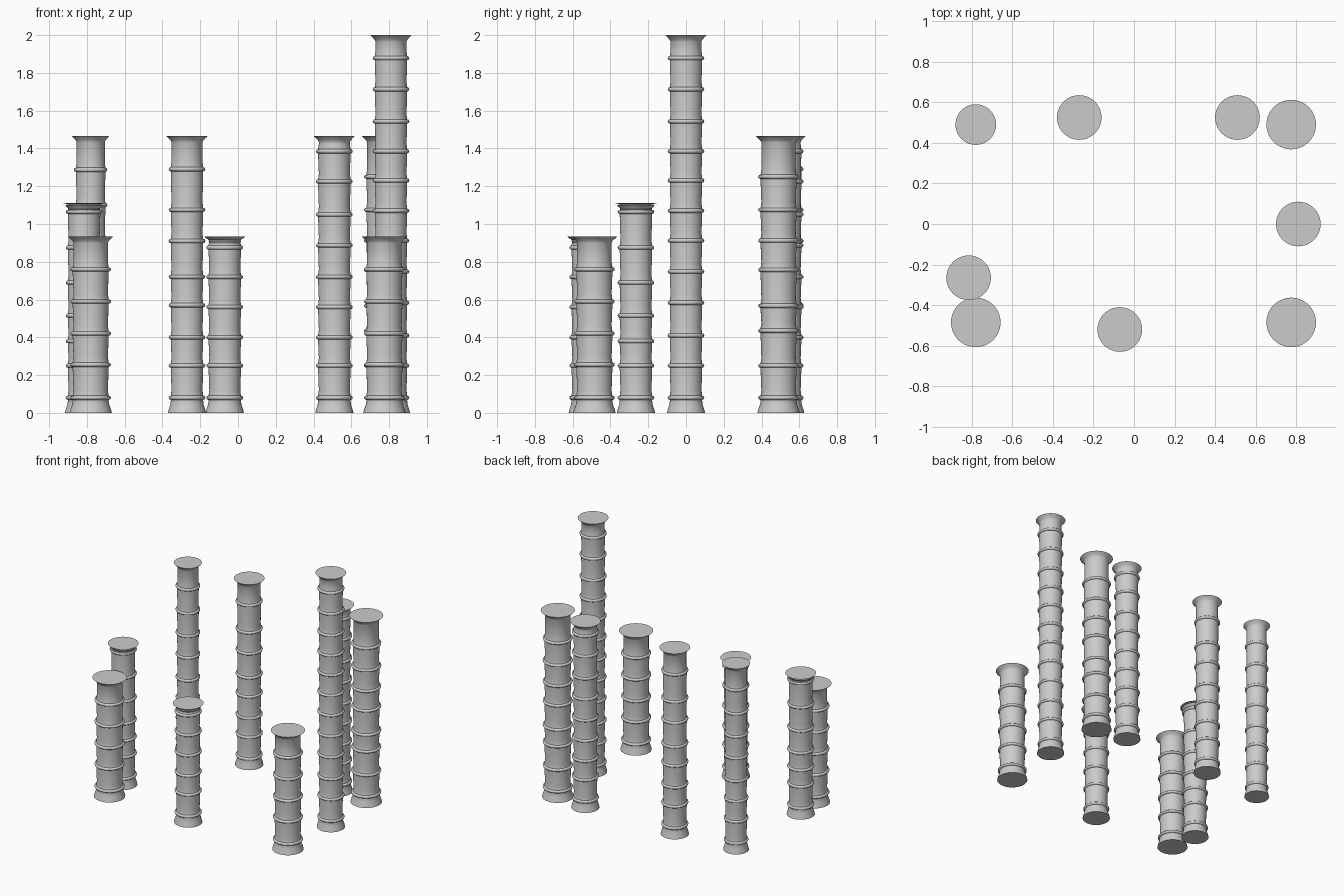
import bpy, bmesh, math

if "Cube" in bpy.data.objects:
    bpy.data.objects.remove(bpy.data.objects["Cube"], do_unlink=True)

stone = bpy.data.materials.new("pale_grey")
stone.use_nodes = True
GREY = (0.6, 0.6, 0.6, 1)
stone.diffuse_color = GREY
stone.node_tree.nodes["Principled BSDF"].inputs["Base Color"].default_value = GREY

SIDES = 40
SHAFT, LIP, FOOT = 0.082, 0.11, 0.101


def profile(height, rings, scale):
    """Outline from the flared foot, past each bulging ring, to the flared top."""
    pts = [(FOOT, 0), (0.097, 0.018), (0.088, 0.045)]
    for z in rings:
        pts += [(SHAFT + 0.004, z - 0.018)]
        for i in range(7):  # rounded bead
            a = math.pi * (i / 6 - 0.5)
            pts.append((0.086 + 0.011 * math.cos(a), z + 0.011 * math.sin(a)))
        pts += [(SHAFT + 0.003, z + 0.018), (SHAFT, z + 0.04)]
    pts += [(SHAFT, height - 0.035), (0.087, height - 0.024),
            (0.1, height - 0.01), (LIP, height)]
    return [(r * scale, z) for r, z in sorted(pts, key=lambda p: p[1])]


def column(name, x, y, height, scale, rings):
    bm = bmesh.new()
    loops = []
    for r, z in profile(height, rings, scale):
        loops.append([bm.verts.new((r * math.cos(t), r * math.sin(t), z))
                      for t in (math.tau * k / SIDES for k in range(SIDES))])
    for low, high in zip(loops, loops[1:]):
        for k in range(SIDES):
            n = (k + 1) % SIDES
            bm.faces.new((low[k], low[n], high[n], high[k]))
    bm.faces.new(loops[0][::-1])
    bm.faces.new(loops[-1])
    mesh = bpy.data.meshes.new(name)
    bm.to_mesh(mesh)
    bm.free()
    mesh.materials.append(stone)
    obj = bpy.data.objects.new(name, mesh)
    obj.location = (x, y, 0)
    bpy.context.collection.objects.link(obj)
    bpy.ops.object.select_all(action="DESELECT")
    obj.select_set(True)
    bpy.context.view_layer.objects.active = obj
    bpy.ops.object.shade_smooth_by_angle(angle=math.radians(40))


# Ring heights shared by the even columns
EVEN = [0.08, 0.25, 0.4, 0.56, 0.72, 0.887, 1.05, 1.225, 1.385]
TALL = [0.08, 0.25, 0.41, 0.583, 0.748, 0.912, 1.07, 1.23, 1.385, 1.543, 1.713, 1.878]
SHORT = [0.08, 0.255, 0.42, 0.59, 0.76]

THIN, MID, THICK = 0.91, 1.0, 1.11

# Front row
for side, x in (("left", 0.775), ("right", -0.78)):
    column(f"front_{side}_column", x, -0.485, 0.935, THICK, SHORT)
column("front_middle_column", -0.07, -0.52, 0.935, MID, EVEN[:5] + [0.875])

# Side columns
column("right_side_column", -0.815, -0.265, 1.11, MID,
       [0.08, 0.25, 0.38, 0.515, 0.69, 0.875, 1.065])
column("tall_left_side_column", 0.81, 0, 2.0, MID, TALL)

# Back row
column("back_left_column", 0.775, 0.49, 1.467, THICK,
       [0.08, 0.25, 0.435, 0.567, 0.757, 0.912, 1.075, 1.25])
column("back_inner_left_column", 0.51, 0.525, 1.467, MID, EVEN)
column("back_inner_right_column", -0.27, 0.525, 1.467, MID,
       [0.08, 0.25, 0.4, 0.57, 0.72, 0.91, 1.075, 1.29])
column("back_right_column", -0.78, 0.49, 1.467, THIN,
       [0.08, 0.25, 0.41, 0.57, 0.75, 0.92, 1.1, 1.287])
